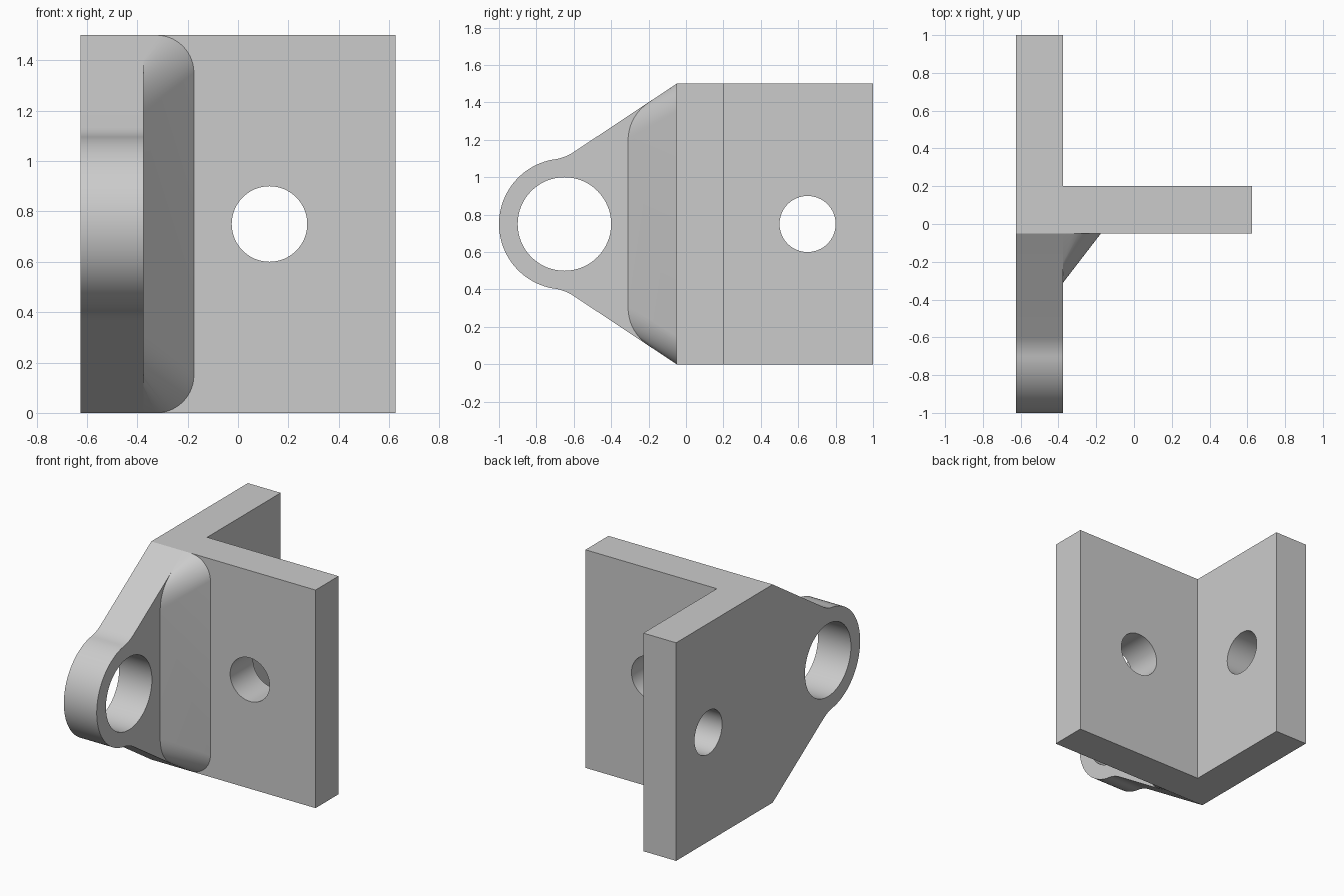
import bpy, bmesh
from math import sin, cos, pi, radians
from mathutils import Vector

if "Cube" in bpy.data.objects:
    bpy.data.objects.remove(bpy.data.objects["Cube"])

MID = 0.75  # mirror height of the bracket


def make_object(name, verts, faces):
    mesh = bpy.data.meshes.new(name)
    bm = bmesh.new()
    vs = [bm.verts.new(v) for v in verts]
    for f in faces:
        bm.faces.new([vs[i] for i in f])
    bmesh.ops.recalc_face_normals(bm, faces=bm.faces)
    bm.to_mesh(mesh)
    bm.free()
    ob = bpy.data.objects.new(name, mesh)
    bpy.context.collection.objects.link(ob)
    return ob


def prism(name, outline, lo, hi, axis):
    """Extrude a 2D outline (other axis, z) along x or y."""
    def at(d, p):
        return (d, p[0], p[1]) if axis == 'x' else (p[0], d, p[1])
    n = len(outline)
    verts = [at(lo, p) for p in outline] + [at(hi, p) for p in outline]
    faces = [list(range(n)), list(range(n, 2 * n))]
    faces += [[i, (i + 1) % n, n + (i + 1) % n, n + i] for i in range(n)]
    return make_object(name, verts, faces)


def circle(c, r, n=64):
    return [(c + r * cos(2 * pi * i / n), MID + r * sin(2 * pi * i / n)) for i in range(n)]


def bezier(a, b, c, n=10):
    a, b, c = Vector(a), Vector(b), Vector(c)
    return [tuple(a * (1 - t) ** 2 + b * 2 * t * (1 - t) + c * t * t)
            for t in (i / n for i in range(n + 1))]


def mirrored(points):
    return [p[:-1] + (2 * MID - p[-1],) for p in reversed(points)]


def combine(target, other, operation):
    mod = target.modifiers.new(operation.lower(), 'BOOLEAN')
    mod.operation = operation
    mod.solver = 'EXACT'
    mod.object = other
    bpy.context.view_layer.objects.active = target
    bpy.ops.object.modifier_apply(modifier=mod.name)
    bpy.data.objects.remove(other, do_unlink=True)


# Side plate with tapered, rounded lug
upper = [(1.0, 1.5), (-0.05, 1.5)]
upper += bezier((-0.6, 1.135), (-0.647, 1.104), (-0.7, 1.096), 8)
start = radians(98.2)
arc = [start + (pi - start) * i / 24 for i in range(1, 24)]
upper += [(-0.65 + 0.35 * cos(a), MID + 0.35 * sin(a)) for a in arc]
bracket = prism("bracket", upper + [(-1.0, MID)] + mirrored(upper), -0.625, -0.375, 'x')

# Cross plate
cross = prism("cross_plate", [(-0.5, 0), (0.625, 0), (0.625, 1.5), (-0.5, 1.5)], -0.05, 0.2, 'y')

# Sloped gusset with blended ends, lofted between the two plate faces
side = bezier((-0.375, -0.19, 1.407), (-0.375, -0.31, 1.327), (-0.375, -0.31, 1.19), 14)
front = [(-0.325 + 0.15 * sin(t), -0.05, 1.35 + 0.15 * cos(t))
         for t in (pi / 2 * i / 14 for i in range(15))]
side += mirrored(side)
front += mirrored(front)
n = len(side)
top, bottom = 2 * n, 2 * n + 1
faces = []
for i in range(n - 1):
    faces += [[i, i + 1, n + i + 1], [i, n + i + 1, n + i]]
faces += [[top] + list(range(n)) + [bottom],
          [top] + list(range(n, 2 * n)) + [bottom],
          [top, 0, n], [bottom, n - 1, 2 * n - 1]]
gusset = make_object("gusset", side + front + [(-0.375, -0.05, 1.5), (-0.375, -0.05, 0)], faces)

combine(bracket, cross, 'UNION')
combine(bracket, gusset, 'UNION')

# Lug bore and the two bolt holes
for centre, radius, lo, hi, axis in [(-0.65, 0.25, -0.8, -0.2, 'x'),
                                     (0.65, 0.15, -0.8, -0.2, 'x'),
                                     (0.125, 0.15, -0.2, 0.4, 'y')]:
    cutter = prism("hole_cutter", circle(centre, radius), lo, hi, axis)
    cutter.hide_render = True
    combine(bracket, cutter, 'DIFFERENCE')

bpy.ops.object.select_all(action='DESELECT')
bracket.select_set(True)
bpy.context.view_layer.objects.active = bracket
bpy.ops.object.shade_smooth_by_angle(angle=radians(25))
